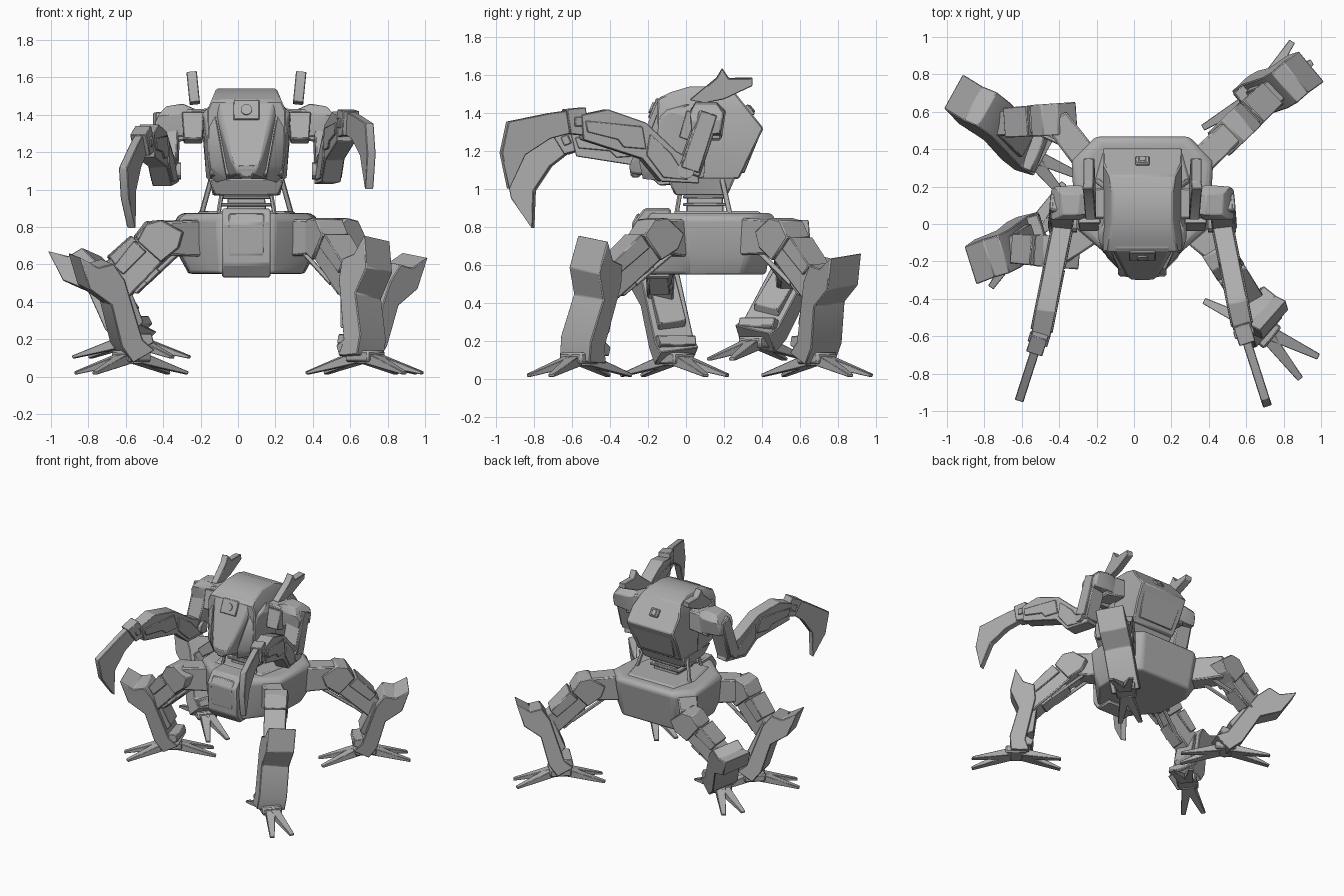
import bpy, bmesh
from math import radians, cos, sin
from mathutils import Vector, Matrix

V = Vector
CX = 0.045                      # body centre line
Z = V((0, 0, 1))

cube = bpy.data.objects.get("Cube")
if cube:
    bpy.data.objects.remove(cube)

grey = bpy.data.materials.new("plain grey")
grey.use_nodes = True
grey.diffuse_color = (0.42, 0.42, 0.42, 1)
grey.node_tree.nodes["Principled BSDF"].inputs["Base Color"].default_value = (0.42, 0.42, 0.42, 1)


def finish(name, bm, bevel=0.0, segments=1):
    bmesh.ops.recalc_face_normals(bm, faces=bm.faces)
    mesh = bpy.data.meshes.new(name)
    bm.to_mesh(mesh)
    bm.free()
    ob = bpy.data.objects.new(name, mesh)
    bpy.context.collection.objects.link(ob)
    mesh.materials.append(grey)
    if bevel:
        mod = ob.modifiers.new("chamfer", 'BEVEL')
        mod.width, mod.segments, mod.limit_method = bevel, segments, 'ANGLE'
    return ob


def prism(name, pts, o, u, v, half, bevel=0.004, cuts=None):
    """Extrude a 2D profile, drawn on axes u and v, to both sides."""
    o, u, v = V(o), V(u), V(v)
    w = u.cross(v).normalized()
    bm = bmesh.new()
    rings = [[bm.verts.new(o + u * a + v * b + w * s) for a, b in pts] for s in (-half, half)]
    bm.faces.new(rings[0])
    bm.faces.new(rings[1][::-1])
    n = len(pts)
    for i in range(n):
        j = (i + 1) % n
        bm.faces.new((rings[0][i], rings[0][j], rings[1][j], rings[1][i]))
    if cuts:
        cuts(bm)
    return finish(name, bm, bevel)


def beam(name, p0, p1, a, b=None, bevel=0.005):
    """Tapered box from p0 to p1; a and b are (width, height) at the ends."""
    p0, p1, b = V(p0), V(p1), b or a
    d = (p1 - p0).normalized()
    side = d.cross(Z)
    side = side.normalized() if side.length > 0.01 else V((1, 0, 0))
    up = side.cross(d)
    bm = bmesh.new()
    vs = [bm.verts.new(p + side * (sx * s[0] / 2) + up * (sy * s[1] / 2))
          for p, s in ((p0, a), (p1, b)) for sx, sy in ((-1, -1), (1, -1), (1, 1), (-1, 1))]
    for f in ((3, 2, 1, 0), (4, 5, 6, 7), (0, 1, 5, 4), (1, 2, 6, 5), (2, 3, 7, 6), (3, 0, 4, 7)):
        bm.faces.new([vs[i] for i in f])
    return finish(name, bm, bevel)


def hull(name, pts, bevel=0.008, segments=1, sides=(-1, 1)):
    """Convex body; points are placed on the given sides of the centre line."""
    bm = bmesh.new()
    for x, y, z in pts:
        for s in sides:
            bm.verts.new((CX + s * x, y, z))
    bmesh.ops.convex_hull(bm, input=bm.verts)
    bmesh.ops.dissolve_limit(bm, angle_limit=radians(2), verts=bm.verts, edges=bm.edges)
    return finish(name, bm, bevel, segments)


def rod(name, p0, p1, r, sides=12):
    p0, p1 = V(p0), V(p1)
    d = p1 - p0
    bm = bmesh.new()
    m = Matrix.Translation((p0 + p1) / 2) @ d.to_track_quat('Z', 'Y').to_matrix().to_4x4()
    bmesh.ops.create_cone(bm, cap_ends=True, segments=sides, radius1=r, radius2=r, depth=d.length, matrix=m)
    return finish(name, bm)


# ---- pelvis ----
hull("pelvis", [(.25, .47, .85), (.38, .34, .85), (.36, -.02, .85), (.15, -.2, .85),
                (.22, .44, .875), (.34, .32, .875), (.32, -.0, .875), (.13, -.19, .875),
                (.37, .33, .66), (.35, 0, .66), (.23, .42, .55), (.31, .3, .55),
                (.3, 0, .55), (.14, -.2, .55)], .02, 3)
prism("pelvis_front_column", [(-.22, .9), (-.08, .9), (-.08, .53), (-.22, .53), (-.27, .6), (-.28, .82)],
      (CX, 0, 0), (0, 1, 0), Z, .13, .01)
prism("pelvis_front_panel", [(-.285, .82), (-.275, .65), (-.26, .63), (-.24, .63), (-.24, .87), (-.255, .875)],
      (CX, 0, 0), (0, 1, 0), Z, .095, .008)
hull("pelvis_deck", [(.2, .38, .885), (.25, .2, .885), (.2, -.05, .885),
                     (.22, .41, .86), (.28, .2, .86), (.22, -.08, .86)], .004)

# ---- waist ----
beam("waist_column", (CX, .1, .86), (CX, .1, 1.08), (.22, .2), (.17, .17))
for i in range(3):
    z = .91 + i * .04
    beam("waist_ring", (CX, .1, z), (CX, .1, z + .018), (.27, .23))
hull("torso_collar", [(.2, .26, 1.06), (.2, -.1, 1.06), (.18, .22, .97), (.17, -.06, .97)])
for s in (-1, 1):
    rod("waist_strut", (CX + s * .19, .19, 1.05), (CX + s * .24, .23, .87), .014)
    rod("waist_front_strut", (CX + s * .12, -.02, 1.05), (CX + s * .15, -.05, .87), .012)


# ---- torso ----
def shape_torso(bm):
    for z in (1.2, 1.42):
        bmesh.ops.bisect_plane(bm, geom=bm.verts[:] + bm.edges[:] + bm.faces[:],
                               plane_co=(0, 0, z), plane_no=Z)
    for v in bm.verts:
        z = v.co.z
        k = 1 - max(0, z - 1.42) * 2 - max(0, 1.2 - z) * .6
        v.co.x = CX + (v.co.x - CX) * k


prism("torso_shell", [(-.15, 1.475), (-.08, 1.51), (.02, 1.54), (.16, 1.54), (.26, 1.505), (.408, 1.32),
                      (.28, 1.055), (.05, 1.03), (-.16, 1.08)],
      (CX, 0, 0), (0, 1, 0), Z, .212, .008, shape_torso)
hull("face_mask", [(.16, .0, 1.52), (.15, -.14, 1.485), (.19, .0, 1.44), (.17, -.13, 1.43), (.085, -.28, 1.16),
                   (.06, -.3, 1.12), (.05, -.29, 1.08), (.12, -.05, 1.06)], .012, 2)
beam("chin_guard", (CX, -.265, 1.14), (CX, -.265, 1.06), (.11, .07), (.07, .05), .012)
beam("camera_plate", (CX, -.142, 1.475), (CX, -.187, 1.37), (.14, .03))
rod("camera_lens", (CX, -.15, 1.415), (CX, -.187, 1.43), .03, 16)
beam("back_panel", (CX, .36, 1.285), (CX, .285, 1.09), (.36, .055), (.31, .045))
beam("back_hatch", (CX, .315, 1.44), (CX, .355, 1.39), (.075, .025))
beam("back_hatch_cover", (CX, .322, 1.435), (CX, .352, 1.397), (.04, .036))

fin = [(.02, 1.47), (.16, 1.585), (.19, 1.635), (.225, 1.583), (.35, 1.585), (.35, 1.545), (.2, 1.475), (.1, 1.455)]
for s in (-1, 1):
    X = lambda x, y, z: V((CX + s * x, y, z))
    # side cheeks and fins
    hull("cheek_plate", [(.2, .02, 1.45), (.235, -.08, 1.41), (.24, .12, 1.36), (.17, -.14, 1.43), (.22, -.13, 1.38),
                         (.12, -.25, 1.14), (.1, -.23, 1.05), (.18, -.04, 1.03), (.19, -.18, 1.12), (.215, .1, 1.06)],
         .006, 1, (s,))
    prism("fin", fin, (CX + s * .28 - s * .15, 0, 0), (0, 1, 0), (s * .1, 0, 1), .028)
    # shoulder
    beam("shoulder_joint", X(.18, .11, 1.36), X(.38, .11, 1.34), (.17, .15), (.15, .17), .01)
    beam("shoulder_front_box", X(.285, .05, 1.4), X(.285, .0, 1.26), (.12, .1), (.1, .08))
    hull("shoulder_guard", [(x, y, z) for x, z, y0, y1 in
                            ((.25, 1.42, .06, .17), (.34, 1.46, .05, .16), (.43, 1.445, .05, .16),
                             (.34, 1.41, .02, .21), (.47, 1.4, .02, .2), (.49, 1.36, .03, .18),
                             (.48, 1.29, .03, .18), (.32, 1.28, .03, .19)) for y in (y0, y1)], .005, 1, (s,))
    beam("upper_arm", X(.42, .12, 1.4), X(.43, .01, 1.08), (.13, .11), (.12, .12), .008)
    beam("upper_arm_plate", X(.48, .12, 1.4), X(.488, .02, 1.1), (.03, .09), (.03, .1))
    rod("elbow_pin", X(.35, 0, 1.1), X(.5, 0, 1.1), .045)

    # forearm pitches about the elbow, the claw about the wrist
    def turn(pts, centre, degrees):
        c, n = cos(radians(degrees)), sin(radians(degrees))
        p, q = centre
        return [(p + (a - p) * c + (b - q) * n, q - (a - p) * n + (b - q) * c) for a, b in pts]

    lower, curl = (9, 14) if s < 0 else (0, 0)

    def arm(name, pts, half, x=.425, splay=.2):
        prism(name, turn(pts, (0, 1.1), lower), (CX + s * x, 0, 0), (s * splay, -1, 0), Z, half)

    def hand(name, pts, half):
        arm(name, turn(pts, (.57, 1.34), curl), half, .357, .32)

    arm("forearm", [(-.06, 1.03), (.14, 1.04), (.24, 1.16), (.55, 1.26), (.56, 1.39), (.42, 1.42),
                    (.22, 1.35), (.06, 1.2), (-.05, 1.14)], .052)
    arm("forearm_sleeve", [(.22, 1.21), (.34, 1.22), (.37, 1.26), (.53, 1.3), (.54, 1.36), (.24, 1.33)], .06)
    arm("forearm_cuff", [(.0, 1.05), (.13, 1.06), (.22, 1.18), (.2, 1.29), (.09, 1.19)], .06)
    hand("wrist", [(.52, 1.28), (.62, 1.29), (.64, 1.42), (.54, 1.43)], .045)
    hand("wrist_pin", [(.56, 1.33), (.6, 1.33), (.6, 1.38), (.56, 1.38)], .055)
    hand("claw", [(.57, 1.305), (.72, 1.265), (.85, 1.18), (.935, 1.0), (.975, 1.19), (.94, 1.355),
                  (.72, 1.4), (.58, 1.42)], .024)

# ---- legs: hip root, hip joint, ankle, shin top, outward direction, foot angle, lift ----
legs = {
    "back_right": ((-.22, .3, .74), (-.42, .56, .74), (-.57, .38, .2), (-.93, .69, .65), (-.87, .48), 143, .085),
    "back_left": ((.32, .3, .75), (.53, .5, .75), (.66, .69, .12), (.92, .82, .64), (.77, .64), 44, 0),
    "front_left": ((.3, -.02, .74), (.45, -.15, .75), (.68, -.56, .12), (.72, -.475, .715), (.75, -.66), -39, 0),
    "front_right": ((-.21, -.02, .74), (-.4, -.15, .74), (-.57, -.06, .12), (-.84, -.21, .64), (-.95, -.3), 222, 0),
}
shin = [(.03, .69), (.068, .497), (-.005, .346), (.055, .1), (.04, -.02), (-.11, -.02), (-.075, .07),
        (-.107, .24), (-.144, .435), (-.13, .555), (-.04, .58)]
for leg, (root, J, F, T, out, angle, lift) in legs.items():
    root, J, F, T, out = V(root), V(J), V(F), V(T), V((*out, 0))
    a = (T - F).normalized()
    n = (out - a * out.dot(a)).normalized()
    k = (T - F).length / .66
    knee = F + a * .37 * k - n * .07
    t = (knee - J).normalized()
    side = t.cross(Z).normalized()
    up = side.cross(t)
    # hip and thigh
    beam(leg + "_hip", root, J, (.15, .2), (.14, .18), .01)
    prism(leg + "_hip_knuckle", [(-.1, -.06), (-.07, .07), (.0, .115), (.1, .09), (.1, -.08), (-.02, -.1)],
          J, t, up, .085, .006)
    beam(leg + "_thigh", J + t * .05, knee, (.13, .17), (.14, .15), .008)
    L = (knee - J).length
    beam(leg + "_thigh_plate", J + t * .11 + up * .06, J + t * (L * .72) + up * .06, (.165, .09), (.16, .07))
    beam(leg + "_thigh_underside", J + t * .14 - up * .085, J + t * (L * .8) - up * .075, (.1, .05), (.11, .04))
    for s in (-1, 1):
        rod(leg + "_piston", root + (J - root) * .6 + side * s * .05 - Z * .08,
            J + t * (L * .6) + side * s * .05 - up * .09, .013)
    # shin
    prism(leg + "_shin", [(p * k, q * k) for p, q in shin], F, n, a, .107, .005)
    prism(leg + "_shin_inner_frame", [(-.125, .14), (-.06, .12), (-.06, .4), (-.15, .4)], F, n, a, .075)
    # foot
    base = V((F.x, F.y, lift + .11))
    fd = V((cos(radians(angle)), sin(radians(angle)), 0))
    beam(leg + "_ankle", base - fd * .08, base + fd * .08, (.15, .06), None, .01)
    beam(leg + "_ankle_heel", F - n * .12 + a * .03, F - n * .02 + a * .06, (.2, .05), (.2, .1))
    for half in (0, 180):
        for spread in (-13, 13):
            g = radians(angle + half + spread)
            d = V((cos(g), sin(g), 0))
            tip = V((F.x, F.y, lift + .02)) + d * .34
            beam(leg + "_toe", base + d * .05 - Z * .01, tip, (.075, .06), (.034, .016), .003)

# ---- shading ----
bpy.ops.object.select_all(action='DESELECT')
for ob in bpy.context.collection.objects:
    if ob.type == 'MESH':
        ob.select_set(True)
        bpy.context.view_layer.objects.active = ob
bpy.ops.object.shade_smooth_by_angle(angle=radians(30))
